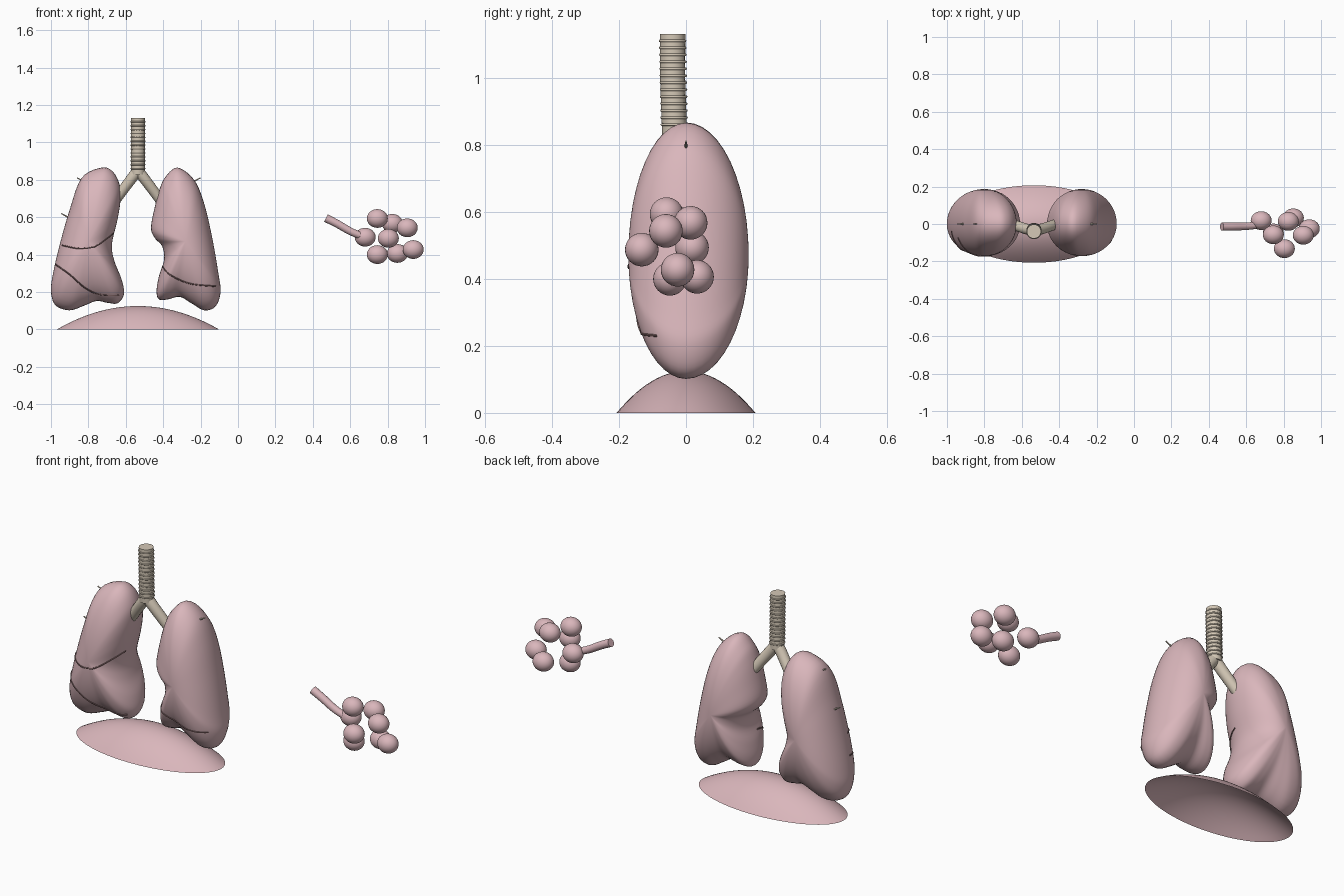
import bpy, bmesh
from math import sin, cos, pi, radians
from mathutils import Vector
from mathutils.bvhtree import BVHTree

default = bpy.data.objects.get("Cube")
if default:
    bpy.data.objects.remove(default, do_unlink=True)


def material(name, colour):
    mat = bpy.data.materials.new(name)
    mat.use_nodes = True
    mat.diffuse_color = (*colour, 1)
    mat.node_tree.nodes["Principled BSDF"].inputs["Base Color"].default_value = (*colour, 1)
    return mat


PINK = material("tissue pink", (0.70, 0.47, 0.50))
BEIGE = material("cartilage beige", (0.66, 0.58, 0.47))
DARK = material("fissure brown", (0.22, 0.13, 0.13))


def finish(obj, mat):
    """Give an object its colour and smooth shading with sharp caps."""
    obj.data.materials.clear()
    obj.data.materials.append(mat)
    bpy.ops.object.select_all(action="DESELECT")
    obj.select_set(True)
    bpy.context.view_layer.objects.active = obj
    bpy.ops.object.shade_smooth_by_angle(angle=radians(50))


def smooth(points, steps, closed=False):
    """Sample a Catmull-Rom spline through the points."""
    pts = [Vector(p) for p in points]
    n = len(pts)
    pick = (lambda i: pts[i % n]) if closed else (lambda i: pts[max(0, min(n - 1, i))])
    out = []
    for i in range(n if closed else n - 1):
        a, b, c, d = (pick(i + k) for k in (-1, 0, 1, 2))
        for s in range(steps):
            t = s / steps
            out.append(b + (c - a) * (t / 2) + (a * 2 - b * 5 + c * 4 - d) * (t * t / 2)
                       + (b * 3 - a - c * 3 + d) * (t ** 3 / 2))
    return out if closed else out + [pts[-1]]


def loft(name, rings, mat, start, end=None):
    """Skin closed rings, with a pole at the start and optionally the end."""
    bm = bmesh.new()
    loops = [[bm.verts.new(p) for p in ring] for ring in rings]
    n = len(loops[0])
    for a, b in zip(loops, loops[1:]):
        for i in range(n):
            bm.faces.new((a[i], a[(i + 1) % n], b[(i + 1) % n], b[i]))
    for pole, ring in ((start, loops[0]), (end, loops[-1])):
        if pole is not None:
            tip = bm.verts.new(pole)
            for i in range(n):
                bm.faces.new((tip, ring[i], ring[(i + 1) % n]))
    bmesh.ops.recalc_face_normals(bm, faces=bm.faces)
    tree = BVHTree.FromBMesh(bm)
    mesh = bpy.data.meshes.new(name)
    bm.to_mesh(mesh)
    bm.free()
    obj = bpy.data.objects.new(name, mesh)
    bpy.context.collection.objects.link(obj)
    finish(obj, mat)
    return tree


def tube(name, points, start_radius, end_radius, mat, sides=4):
    """Sweep a round section along the points and turn it into a mesh."""
    curve = bpy.data.curves.new(name, "CURVE")
    curve.dimensions = "3D"
    curve.bevel_depth = 1
    curve.bevel_resolution = sides
    curve.use_fill_caps = True
    spline = curve.splines.new("POLY")
    spline.points.add(len(points) - 1)
    for i, (sp, p) in enumerate(zip(spline.points, points)):
        sp.co = (*p, 1)
        sp.radius = start_radius + (end_radius - start_radius) * i / (len(points) - 1)
    obj = bpy.data.objects.new(name, curve)
    bpy.context.collection.objects.link(obj)
    bpy.ops.object.select_all(action="DESELECT")
    obj.select_set(True)
    bpy.context.view_layer.objects.active = obj
    bpy.ops.object.convert(target="MESH")
    finish(bpy.context.view_layer.objects.active, mat)


FRONT_DEPTH, BACK_DEPTH = 0.172, 0.187


def lung(name, centre, outline):
    """Inflate a frontal outline into a body with poles at front and back."""
    cx, cz = centre
    edge = smooth(outline, 5, closed=True)
    rings = []
    count = 24
    for k in range(1, count):
        a = -pi / 2 + pi * k / count
        y = sin(a) * (FRONT_DEPTH if a < 0 else BACK_DEPTH)
        rings.append([(cx + (p.x - cx) * cos(a), y, cz + (p.y - cz) * cos(a)) for p in edge])
    return loft(name, rings, PINK, (cx, -FRONT_DEPTH, cz), (cx, BACK_DEPTH, cz))


def fissure(name, tree, path):
    """Lay a thin line over the front surface of a lung."""
    points = []
    for p in smooth(path, 8):
        hit = tree.ray_cast(Vector((p.x, -1, p.y)), Vector((0, 1, 0)))[0]
        if hit:
            points.append(hit)
    tube(name, points, 0.004, 0.004, DARK, 1)


# Lungs
right_tree = lung("right_lung", (-0.80, 0.47), [
    (-.73, .865), (-.836, .81), (-.9, .64), (-.953, .454), (-.99, .294), (-1, .2),
    (-.975, .128), (-.9, .102), (-.82, .128), (-.756, .152), (-.697, .142), (-.644, .14),
    (-.61, .187), (-.622, .267), (-.66, .363), (-.674, .454), (-.644, .588),
    (-.628, .694), (-.633, .775), (-.67, .844)])
left_tree = lung("left_lung", (-0.28, 0.47), [
    (-.323, .865), (-.387, .817), (-.42, .748), (-.446, .65), (-.465, .545), (-.446, .49),
    (-.405, .443), (-.395, .374), (-.42, .294), (-.435, .214), (-.425, .162), (-.377, .16),
    (-.312, .174), (-.25, .14), (-.18, .102), (-.12, .123), (-.093, .2), (-.104, .294),
    (-.136, .48), (-.18, .67), (-.235, .8)])

# Fissures between the lobes
fissure("right_upper_fissure", right_tree,
        [(-.94, .45), (-.85, .433), (-.766, .443), (-.7, .486), (-.665, .515)])
fissure("right_lower_fissure", right_tree,
        [(-.975, .347), (-.9, .294), (-.82, .224), (-.74, .187), (-.635, .182)])
fissure("left_fissure", left_tree,
        [(-.405, .34), (-.366, .294), (-.26, .246), (-.12, .23)])

# Fine airway tips that reach through the lung edges
for i, (x, z, dx) in enumerate(((-.82, .79, -.04), (-.91, .6, -.035), (-.24, .79, .04))):
    tube(f"airway_tip_{i + 1}", [(x, 0, z), (x + dx, 0, z + .02)], 0.005, 0.003, BEIGE, 1)

# Windpipe with cartilage rings
MID = -0.535
tube("windpipe", [(MID, -.034, .83), (MID, -.04, 1.0), (MID, -.04, 1.13)], .037, .038, BEIGE, 6)
ring_count = 13
for i in range(ring_count):
    t = i / (ring_count - 1)
    bpy.ops.mesh.primitive_torus_add(major_radius=.037, minor_radius=.004, major_segments=32,
                                     minor_segments=8, location=(MID, -.035 - .005 * t, .86 + .25 * t))
    ring = bpy.context.object
    ring.name = f"windpipe_ring_{i + 1}"
    finish(ring, BEIGE)

# Main bronchi
for side, name in ((-1, "right_bronchus"), (1, "left_bronchus")):
    path = [(MID, -.034, .85), (MID + side * .035, -.028, .805),
            (MID + side * .08, -.014, .745), (MID + side * .12, 0, .69)]
    tube(name, smooth(path, 5), .03, .027, BEIGE, 6)

# Diaphragm: an open shallow dome
levels, around = 14, 64
dome = [[(MID + .433 * r * cos(2 * pi * j / around), .207 * r * sin(2 * pi * j / around),
          .125 * (1 - r * r)) for j in range(around)]
        for r in ((k + 1) / levels for k in range(levels))]
loft("diaphragm", dome, PINK, (MID, 0, .125))

# Enlarged cluster of air sacs with its small airway
sacs = [(.745, -.058, .593), (.825, .014, .567), (.905, -.06, .543), (.68, .018, .493),
        (.804, -.132, .487), (.937, -.025, .427), (.745, -.048, .4), (.852, .033, .406)]
for i, place in enumerate(sacs):
    bpy.ops.mesh.primitive_uv_sphere_add(segments=32, ring_count=16, radius=1, location=place)
    sac = bpy.context.object
    sac.name = f"air_sac_{i + 1}"
    sac.scale = (.056, .05, .05)
    finish(sac, PINK)
tube("small_airway", smooth([(.47, -.014, .595), (.53, -.014, .565), (.6, -.012, .525),
                             (.66, -.006, .5), (.7, 0, .495)], 5), .022, .018, PINK, 6)
